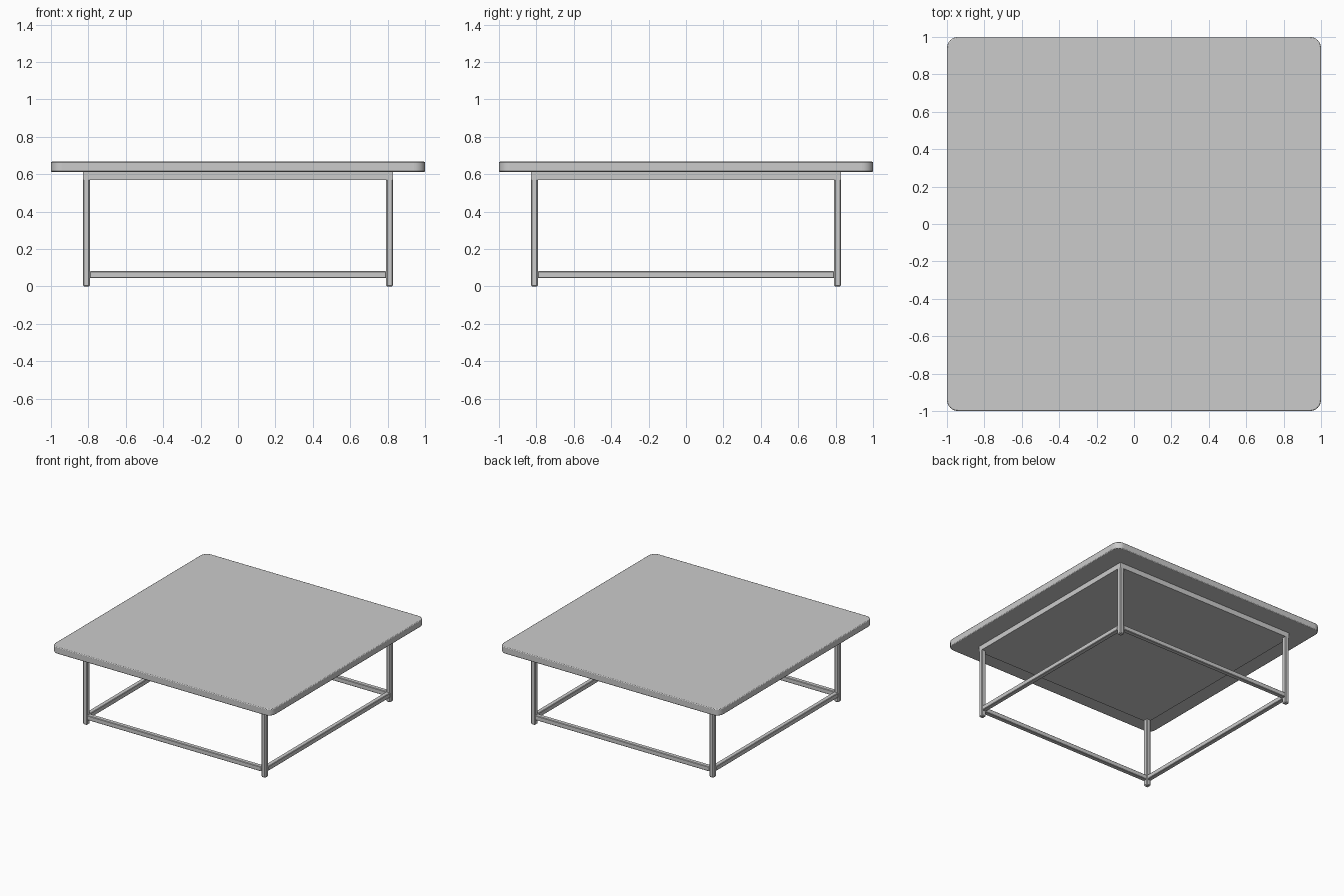
import bpy

if "Cube" in bpy.data.objects:
    bpy.data.objects.remove(bpy.data.objects["Cube"])

def box(name, size, loc, bevel=0.0, segments=1):
    bpy.ops.mesh.primitive_cube_add(size=1, location=loc)
    o = bpy.context.object
    o.name = name
    o.scale = size
    bpy.ops.object.transform_apply(location=False, rotation=False, scale=True)
    if bevel:
        m = o.modifiers.new("Bevel", 'BEVEL')
        m.width = bevel
        m.segments = segments
    return o

# Rounded table top: vertical corners first, then a fine softened rim
top = box("table_top", (2, 2, 0.055), (0, 0, 0.6395))
weights = top.data.attributes.new("bevel_weight_edge", 'FLOAT', 'EDGE')
for e in top.data.edges:
    a, b = (top.data.vertices[i].co for i in e.vertices)
    weights.data[e.index].value = 1.0 if abs(a.z - b.z) > 0.01 else 0.0
corner = top.modifiers.new("Corners", 'BEVEL')
corner.limit_method = 'WEIGHT'
corner.width = 0.06
corner.segments = 8
rim = top.modifiers.new("Rim", 'BEVEL')
rim.limit_method = 'ANGLE'
rim.angle_limit = 0.8
rim.width = 0.006
rim.segments = 2
bpy.ops.object.shade_smooth_by_angle()

# Support panel under the top
W = 0.038
R = 0.83 - W / 2
box("support_panel", (1.66, 1.66, 0.042), (0, 0, 0.591))

# Four legs and the low stretchers between them
for sx, side in ((-1, "left"), (1, "right")):
    for sy, end in ((-1, "front"), (1, "back")):
        box(f"{end}_{side}_leg", (W, W, 0.58), (sx * R, sy * R, 0.29), 0.006)
    box(f"{side}_stretcher", (W, 2 * R - W, W), (sx * R, 0, 0.063), 0.004)
for sy, end in ((-1, "front"), (1, "back")):
    box(f"{end}_stretcher", (2 * R - W, W, W), (0, sy * R, 0.063), 0.004)
